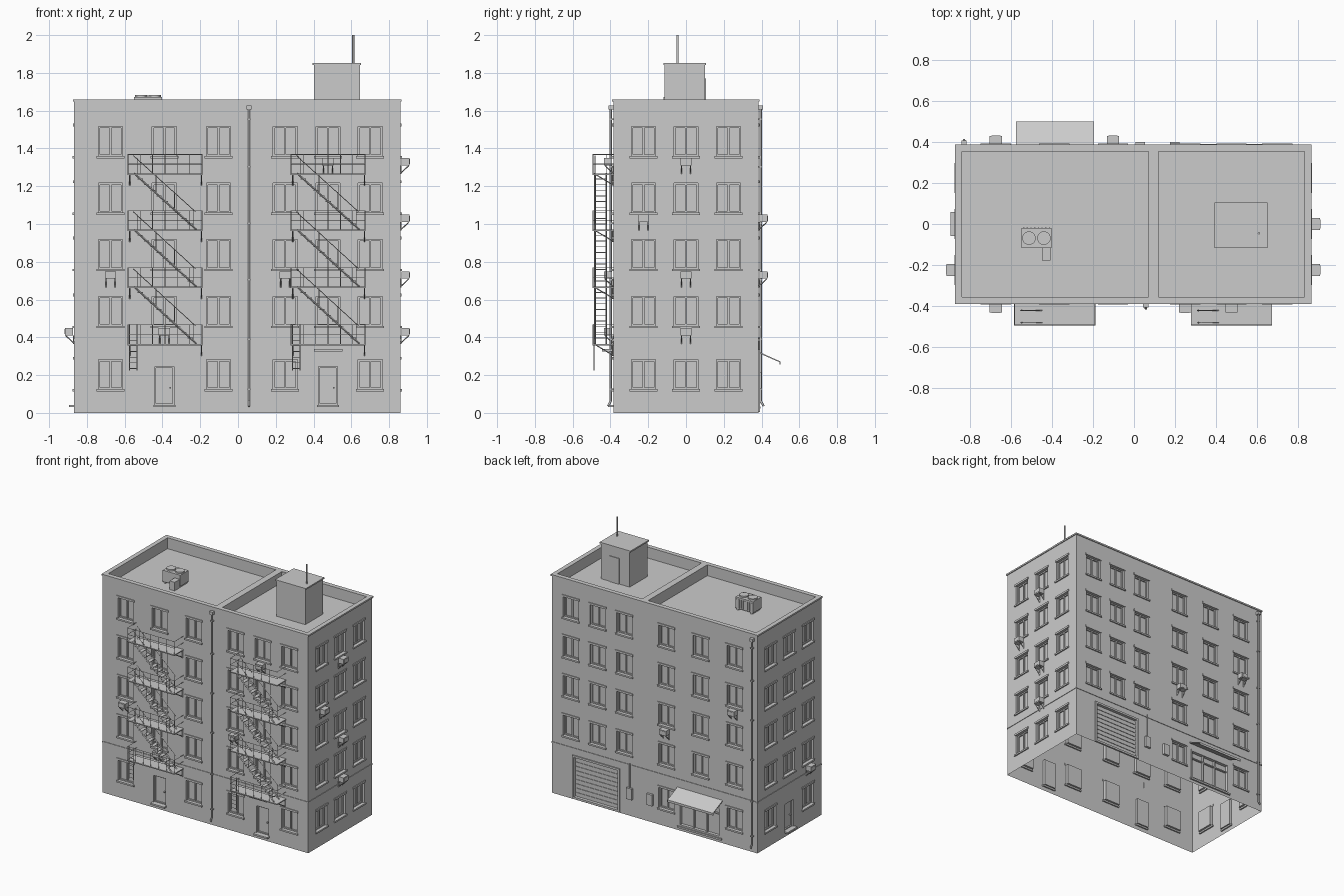
import bpy, bmesh, math
from collections import defaultdict
from mathutils import Matrix, Vector

if "Cube" in bpy.data.objects:
    bpy.data.objects.remove(bpy.data.objects["Cube"])

parts = defaultdict(bmesh.new)
F, R, B, L = 'front', 'right', 'back', 'left'
ANG = {F: 0, R: 90, B: 180, L: 270}
OFF = {F: .385, R: .86, B: .383, L: .868}
SPAN = {F: (-.868, .86), R: (-.385, .383), B: (-.86, .868), L: (-.383, .385)}
holes = defaultdict(list)
ROOF, TOP = 1.575, 1.66


def pt(side, u, d, z):
    """Along-wall u, outward d, height z -> world."""
    return Matrix.Rotation(math.radians(ANG[side]), 3, 'Z') @ Vector((u, -(OFF[side] + d), z))


def block(name, x0, x1, y0, y1, z0, z1):
    m = Matrix.Translation(((x0+x1)/2, (y0+y1)/2, (z0+z1)/2)) @ Matrix.Diagonal((abs(x1-x0), abs(y1-y0), abs(z1-z0), 1))
    bmesh.ops.create_cube(parts[name], size=1, matrix=m)


def box(name, side, u0, u1, d0, d1, z0, z1):
    a, b = pt(side, u0, d0, z0), pt(side, u1, d1, z1)
    block(name, a.x, b.x, a.y, b.y, a.z, b.z)


def rod(name, a, b, r=.002, n=4):
    a, b = Vector(a), Vector(b)
    m = Matrix.Translation((a+b)/2) @ (b-a).to_track_quat('Z', 'Y').to_matrix().to_4x4()
    bmesh.ops.create_cone(parts[name], cap_ends=True, segments=n, radius1=r, radius2=r, depth=(b-a).length, matrix=m)


def frame(name, side, u0, u1, z0, z1, d0, d1, w):
    box(name, side, u0, u0+w, d0, d1, z0, z1)
    box(name, side, u1-w, u1, d0, d1, z0, z1)
    box(name, side, u0+w, u1-w, d0, d1, z1-w, z1)
    box(name, side, u0+w, u1-w, d0, d1, z0, z0+w)


def window(side, u, z):
    u0, u1, z1 = u-.064, u+.064, z+.156
    holes[side].append((u0, u1, z, z1, .025))
    frame('window_frames', side, u0, u1, z, z1, -.025, -.016, .009)
    box('window_frames', side, u-.005, u+.005, -.025, -.017, z+.009, z1-.009)
    box('window_sills', side, u0-.01, u1+.01, -.01, .009, z-.012, z)
    box('window_lintels', side, u0-.01, u1+.01, -.004, .006, z1, z1+.015)


def door(side, u):
    holes[side].append((u-.05, u+.05, .042, .245, .02))
    frame('door_frames', side, u-.05, u+.05, .042, .245, -.02, -.01, .007)
    box('door_handles', side, u+.028, u+.036, -.02, -.008, .13, .138)
    box('door_steps', side, u-.058, u+.058, -.01, .028, .03, .042)


def air_unit(side, u, z):
    box('air_conditioners', side, u-.03, u+.03, .006, .048, z-.019, z+.019)
    box('air_conditioners', side, u-.022, u+.022, .048, .05, z-.013, z+.013)
    for s in (-.024, .024):
        rod('unit_brackets', pt(side, u+s, .002, z-.065), pt(side, u+s, .002, z-.019), .003)
        rod('unit_brackets', pt(side, u+s, .002, z-.06), pt(side, u+s, .044, z-.021), .003)


# windows, doors and window air units
cols = [-.675, -.39, -.103, .25, .476, .70]
side_cols = [-.225, 0, .225]
rows = [.126, .461, .762, 1.06, 1.36]
for z in rows[1:]:
    for c in cols:
        window(F, c, z)
        window(B, -c, z)
    for c in side_cols:
        window(R, c, z)
        window(L, c, z)
for i in (0, 2, 3, 5):
    window(F, cols[i], rows[0])
for i in (0, 2):
    window(B, -cols[i], rows[0])
    window(L, side_cols[i], rows[0])
for c in side_cols:
    window(R, c, rows[0])
for s, u in ((F, -.39), (F, .476), (L, 0)):
    door(s, u)
for s, u, z in ((F, -.675, .73), (F, -.39, .43), (F, .25, .73), (F, .476, 1.33), (R, 0, 1.33), (R, -.225, 1.03),
                (R, 0, .73), (R, 0, .43), (L, .225, .43), (B, .675, 1.03), (B, .103, .73)):
    air_unit(s, u, z)

# garage door on the back
holes[B].append((-.67, -.30, .02, .32, .015))
frame('garage_frame', B, -.685, -.285, .005, .335, -.004, .008, .015)
for i in range(9):
    box('garage_slats', B, -.67, -.30, -.015, -.011, .024+i*.033, .05+i*.033)

# shop front with awning
holes[B].append((.21, .56, .035, .27, .02))
frame('shop_frame', B, .21, .56, .035, .27, -.02, .004, .012)
for u in (.33, .44):
    box('shop_frame', B, u-.005, u+.005, -.02, -.004, .047, .258)
box('shop_frame', B, .222, .548, -.02, -.006, .205, .213)
box('shop_sill', B, .20, .57, 0, .012, .022, .035)
bm = parts['awning']
prof = [(0, .325), (.117, .272), (.117, .255), (.113, .255), (.113, .268), (0, .317)]
ends = [[bm.verts.new(pt(B, u, d, z)) for d, z in prof] for u in (.195, .577)]
bm.faces.new(ends[0])
bm.faces.new(ends[1][::-1])
for i in range(6):
    j = (i+1) % 6
    bm.faces.new((ends[0][i], ends[1][i], ends[1][j], ends[0][j]))
bmesh.ops.recalc_face_normals(bm, faces=bm.faces)

# meter boxes and conduit
for u in (-.2, -.03):
    box('meter_boxes', B, u-.023, u+.023, 0, .018, .13, .215)
rod('conduit', pt(B, -.2, .006, .215), pt(B, -.2, .006, .4), .004, 6)

# hollow walls with recessed openings, open underneath
bm = parts['walls']
for side in ANG:
    hs, (a, b) = holes[side], SPAN[side]
    us = sorted({a, b} | {round(v, 4) for h in hs for v in h[:2]})
    zs = sorted({0, ROOF} | {round(v, 4) for h in hs for v in h[2:4]})
    for u0, u1 in zip(us, us[1:]):
        for z0, z1 in zip(zs, zs[1:]):
            u, z = (u0+u1)/2, (z0+z1)/2
            if not any(h[0] < u < h[1] and h[2] < z < h[3] for h in hs):
                bm.faces.new([bm.verts.new(pt(side, p, 0, q)) for p, q in ((u0, z0), (u1, z0), (u1, z1), (u0, z1))])
    for u0, u1, z0, z1, dep in hs:
        ring = ((u0, z0), (u1, z0), (u1, z1), (u0, z1))
        o = [bm.verts.new(pt(side, p, 0, q)) for p, q in ring]
        k = [bm.verts.new(pt(side, p, -dep, q)) for p, q in ring]
        bm.faces.new(k)
        for i in range(4):
            j = (i+1) % 4
            bm.faces.new((o[i], o[j], k[j], k[i]))
bmesh.ops.remove_doubles(bm, verts=bm.verts, dist=1e-4)

# roof deck, parapets, copings and floor band
bm = parts['roof_deck']
bm.faces.new([bm.verts.new((x, y, ROOF)) for x, y in ((-.868, -.385), (.86, -.385), (.86, .383), (-.868, .383))])
for side, (a, b) in SPAN.items():
    t = .025 if side in (F, B) else 0
    box('parapet', side, a+.025-t, b-.025+t, -.025, 0, ROOF, TOP-.012)
    box('coping', side, a+.022-t-.003, b-.022+t+.003, -.028, .006, TOP-.012, TOP)
    box('floor_band', side, a, b, 0, .004, .38, .39)
block('parapet', .073, .117, -.36, .358, ROOF, TOP-.012)
block('coping', .07, .12, -.357, .355, TOP-.012, TOP)

# stair house and antenna
block('stair_house', .403, .645, -.113, .1, ROOF, 1.842)
block('stair_house_cap', .394, .652, -.118, .105, 1.842, 1.853)
block('stair_house_door', .49, .57, .1, .105, ROOF, 1.77)
rod('antenna', (.61, -.045, 1.85), (.61, -.045, 2), .006, 8)

# rooftop cooling unit
block('roof_unit', -.55, -.403, -.118, -.02, ROOF+.012, 1.672)
for x in (-.535, -.418):
    block('roof_unit', x-.008, x+.008, -.115, -.023, ROOF, ROOF+.012)
for x in (-.513, -.44):
    rod('roof_unit_fans', (x, -.069, 1.67), (x, -.069, 1.682), .033, 20)
for i in range(8):
    block('roof_unit_fins', -.542+i*.018, -.536+i*.018, -.02, -.016, ROOF+.02, 1.66)
block('roof_duct', -.45, -.408, -.178, -.118, ROOF, 1.64)

# downpipes with hoppers and kicked-out feet
for side, u in ((F, .058), (B, .83)):
    rod('downpipes', pt(side, u, .013, .06), pt(side, u, .013, 1.61), .006, 8)
    rod('downpipes', pt(side, u, .012, .065), pt(side, u, .028, .035), .006, 8)
    box('pipe_hoppers', side, u-.013, u+.013, 0, .024, 1.605, 1.628)
    for z in (.12, .385, .7, 1.0, 1.3, 1.55):
        box('pipe_clips', side, u-.009, u+.009, 0, .02, z, z+.008)

# canopy over the right front door
box('door_canopy', F, .402, .553, 0, .06, .326, .338)

# fire escapes
levels = [.366, .668, .97, 1.268]
for x0 in (-.585, .278):
    x1, y0, y1 = x0+.397, -.495, -.385
    for i, z in enumerate(levels):
        block('escape_platforms', x0, x1, y0, y1, z-.008, z)
        for h in (.05, .1):
            rod('escape_rails', (x0, y0+.002, z+h), (x1, y0+.002, z+h))
            for x in (x0+.002, x1-.002):
                rod('escape_rails', (x, y0, z+h), (x, y1, z+h))
        for k in range(7):
            x = x0+.002+k*.393/6
            rod('escape_rails', (x, y0+.002, z), (x, y0+.002, z+.1))
        for x in (x0+.012, x1-.006):
            rod('escape_braces', (x, y1-.003, z-.065), (x, y1-.003, z), .003)
            rod('escape_braces', (x, y1-.003, z-.06), (x, y0+.02, z-.008), .003)
        if i:
            # flight down to the next landing
            low, xa, xb = levels[i-1], x0+.035, x0+.365
            for y in (-.482, -.422):
                rod('escape_stringers', (xa, y, z), (xb, y, low), .005)
                rod('escape_handrails', (xa-.005, y, z+.095), (xb-.005, y, low+.095))
                for t in (.05, .35, .65, .95):
                    x, h = xa+(xb-xa)*t, z+(low-z)*t
                    rod('escape_handrails', (x, y, h), (x, y, h+.095))
            for k in range(1, 10):
                x, h = xa+(xb-xa)*k/10, z+(low-z)*k/10
                block('escape_treads', x-.014, x+.014, -.482, -.422, h-.002, h+.002)
    # drop ladder
    for x in (x0+.01, x0+.05):
        rod('drop_ladder', (x, -.487, .225), (x, -.487, .47), .003)
    for k in range(6):
        rod('drop_ladder', (x0+.01, -.487, .235+k*.03), (x0+.05, -.487, .235+k*.03))

# turn every part into an object
ROUND = ('downpipes', 'antenna', 'roof_unit_fans', 'conduit')
for name, bm in parts.items():
    me = bpy.data.meshes.new(name)
    bm.to_mesh(me)
    bm.free()
    ob = bpy.data.objects.new(name, me)
    bpy.context.collection.objects.link(ob)
    if name in ROUND:
        bpy.ops.object.select_all(action='DESELECT')
        ob.select_set(True)
        bpy.context.view_layer.objects.active = ob
        bpy.ops.object.shade_smooth_by_angle(angle=math.radians(61))
